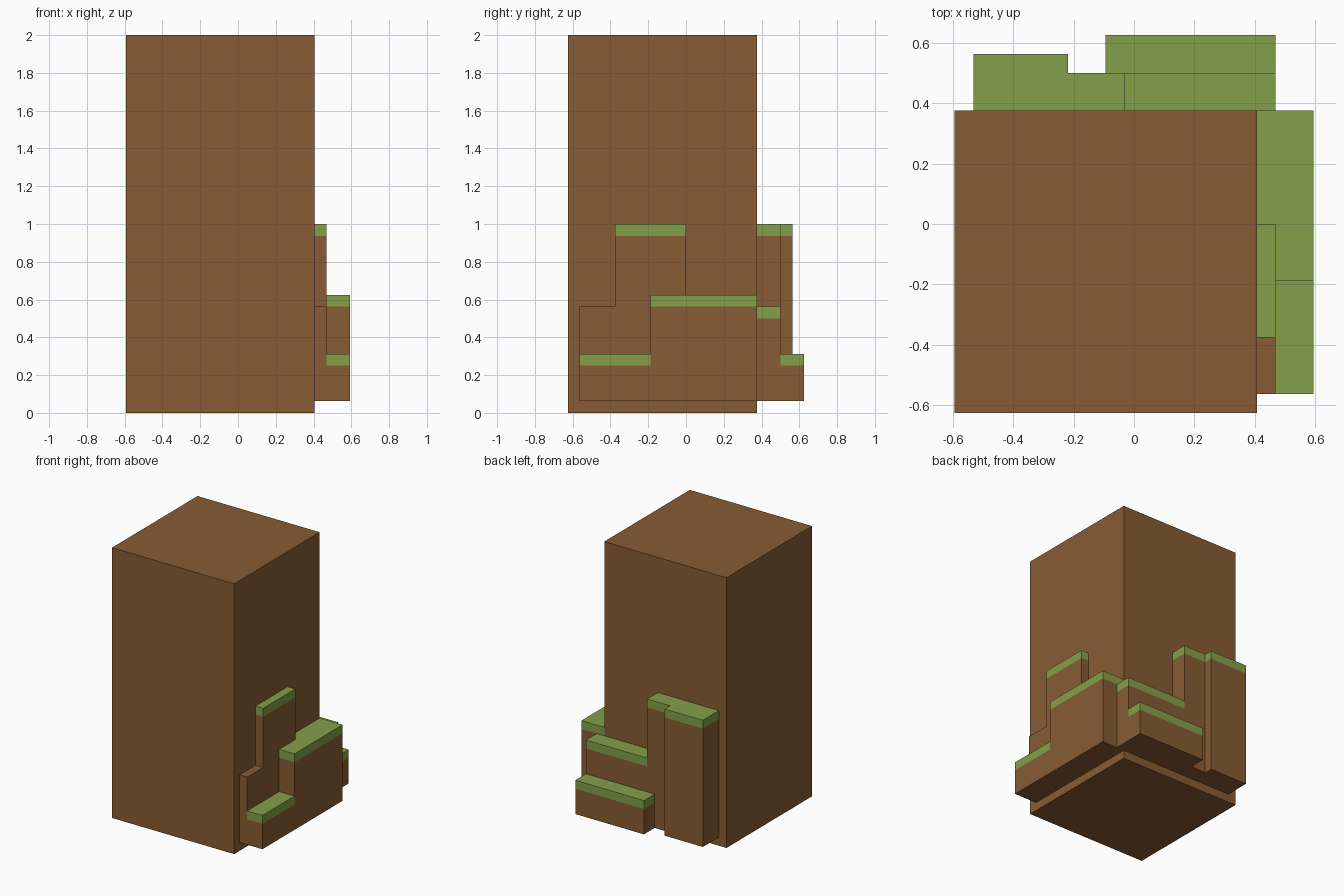
import bpy
import bmesh
from mathutils import Vector

cube = bpy.data.objects.get("Cube")
if cube:
    bpy.data.objects.remove(cube, do_unlink=True)

U = 1 / 16  # grid unit


def make_material(name, rgb):
    mat = bpy.data.materials.new(name)
    mat.use_nodes = True
    mat.diffuse_color = (*rgb, 1)
    bsdf = mat.node_tree.nodes["Principled BSDF"]
    bsdf.inputs["Base Color"].default_value = (*rgb, 1)
    bsdf.inputs["Roughness"].default_value = 0.9
    return mat


DIRT = make_material("earth brown", (0.242, 0.107, 0.034))
GRASS = make_material("grass green", (0.231, 0.352, 0.069))


def rect(x0, x1, y0, y1):
    return [(x0, y0), (x1, y0), (x1, y1), (x0, y1)]


def prism(name, outline, z0, z1, grass=True):
    """Extrude an outline given in grid units; the top unit is grass."""
    bm = bmesh.new()
    base = bm.faces.new([bm.verts.new((x * U, y * U, z0 * U)) for x, y in outline])
    top = bmesh.ops.extrude_face_region(bm, geom=[base], use_keep_orig=True)["geom"]
    bmesh.ops.translate(bm, vec=(0, 0, (z1 - z0) * U),
                        verts=[v for v in top if isinstance(v, bmesh.types.BMVert)])
    if grass:
        cut = (z1 - 1) * U
        bmesh.ops.bisect_plane(bm, geom=bm.verts[:] + bm.edges[:] + bm.faces[:],
                               plane_co=Vector((0, 0, cut)), plane_no=Vector((0, 0, 1)))
        for f in bm.faces:
            f.material_index = int(f.calc_center_median().z > cut)
    bmesh.ops.recalc_face_normals(bm, faces=bm.faces[:])
    mesh = bpy.data.meshes.new(name)
    bm.to_mesh(mesh)
    bm.free()
    mesh.materials.append(DIRT)
    mesh.materials.append(GRASS)
    obj = bpy.data.objects.new(name, mesh)
    bpy.context.collection.objects.link(obj)
    return obj


# Main pillar
prism("pillar", rect(-9.5, 6.5, -10, 6), 0, 32, grass=False)

# Ledges on the left (+x) side
prism("side_bare_ledge", rect(6.5, 7.5, -9, -6), 1, 9, grass=False)
prism("side_tall_ledge", rect(6.5, 7.5, -6, 0), 1, 16)
prism("side_low_ledge", rect(7.5, 9.5, -9, -3), 1, 5)
prism("side_middle_ledge",
      [(6.5, 0), (7.5, 0), (7.5, -3), (9.5, -3), (9.5, 6), (6.5, 6)], 1, 10)

# Ledges on the back (+y) side
prism("back_tall_ledge",
      [(-8.5, 6), (-0.5, 6), (-0.5, 8), (-3.5, 8), (-3.5, 9), (-8.5, 9)], 1, 16)
prism("back_middle_ledge", rect(-0.5, 7.5, 6, 8), 1, 9)
prism("back_low_ledge", rect(-1.5, 7.5, 8, 10), 1, 5)
